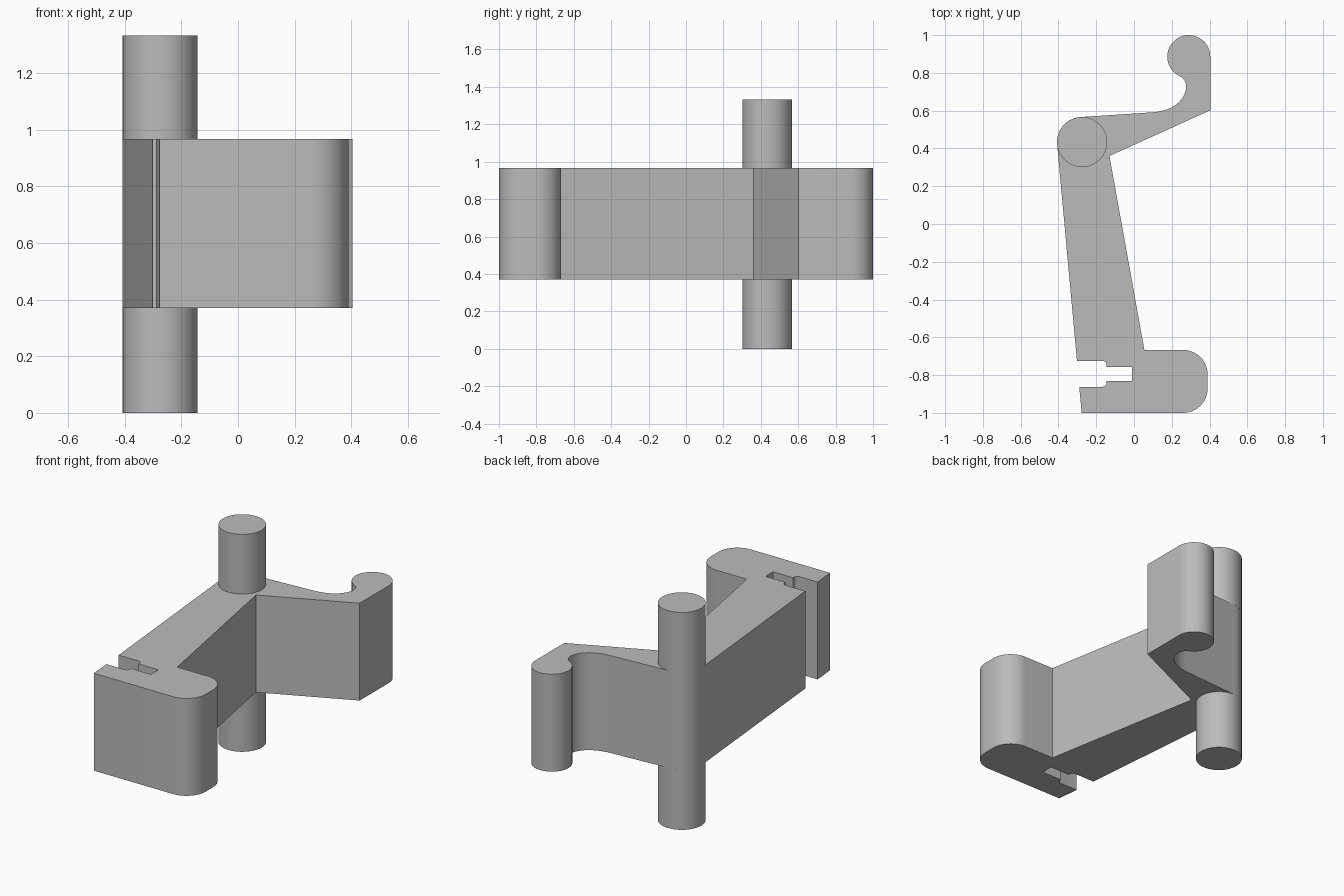
import bpy, bmesh
from math import sin, cos, radians
from mathutils import Vector, geometry

cube = bpy.data.objects.get("Cube")
if cube:
    bpy.data.objects.remove(cube, do_unlink=True)

grey = bpy.data.materials.new("plain_grey")
grey.use_nodes = True
colour = (0.5, 0.5, 0.5, 1)
grey.diffuse_color = colour
grey.node_tree.nodes["Principled BSDF"].inputs["Base Color"].default_value = colour


def arc(cx, cy, r, start, end, n=12):
    angles = [radians(start + (end - start) * i / n) for i in range(n + 1)]
    return [(cx + r * cos(a), cy + r * sin(a)) for a in angles]


def bezier(a, b, c, d, n=16):
    pts = geometry.interpolate_bezier(*(Vector((*p, 0)) for p in (a, b, c, d)), n)
    return [(p.x, p.y) for p in pts]


def extrude_profile(name, outline, bottom, top):
    bm = bmesh.new()
    face = bm.faces.new([bm.verts.new((x, y, bottom)) for x, y in outline])
    result = bmesh.ops.extrude_face_region(bm, geom=[face], use_keep_orig=True)
    for v in result["geom"]:
        if isinstance(v, bmesh.types.BMVert):
            v.co.z = top
    bmesh.ops.recalc_face_normals(bm, faces=bm.faces)
    mesh = bpy.data.meshes.new(name)
    bm.to_mesh(mesh)
    bm.free()
    mesh.materials.append(grey)
    obj = bpy.data.objects.new(name, mesh)
    bpy.context.collection.objects.link(obj)
    bpy.ops.object.select_all(action="DESELECT")
    obj.select_set(True)
    bpy.context.view_layer.objects.active = obj
    bpy.ops.object.shade_smooth_by_angle(angle=radians(30))
    return obj


PIN_X, PIN_Y, PIN_R = -0.275, 0.434, 0.1325

outline = (
    # stepped slot in the foot
    [(-0.302, -0.725)] + arc(-0.167, -0.747, 0.022, 90, 0, 4)
    + [(-0.145, -0.757), (-0.01, -0.757), (-0.01, -0.83), (-0.145, -0.83)]
    + arc(-0.167, -0.84, 0.022, 0, -90, 4)
    # foot with rounded end
    + [(-0.29, -0.862), (-0.277, -1.0)]
    + arc(0.26, -0.87, 0.13, -90, 0) + arc(0.26, -0.797, 0.13, 0, 90)
    # inner edge of the arm and outer edge of the hook
    + [(0.055, -0.667), (-0.13, 0.36), (0.404, 0.602)]
    # rounded hook tip and its throat
    + arc(0.29, 0.886, 0.114, 0, 242, 28)
    + bezier((0.245, 0.78), (0.305, 0.755), (0.285, 0.61), (0.11, 0.592))
    # corner around the pin
    + arc(PIN_X, PIN_Y, PIN_R, 93, 185)
)

extrude_profile("lever_body", outline, 0.37, 0.967)

# upper and lower pivot pins
pin = arc(PIN_X, PIN_Y, PIN_R, 0, 360, 48)[:-1]
extrude_profile("lower_pin", pin, 0, 0.37)
extrude_profile("upper_pin", pin, 0.967, 1.333)
